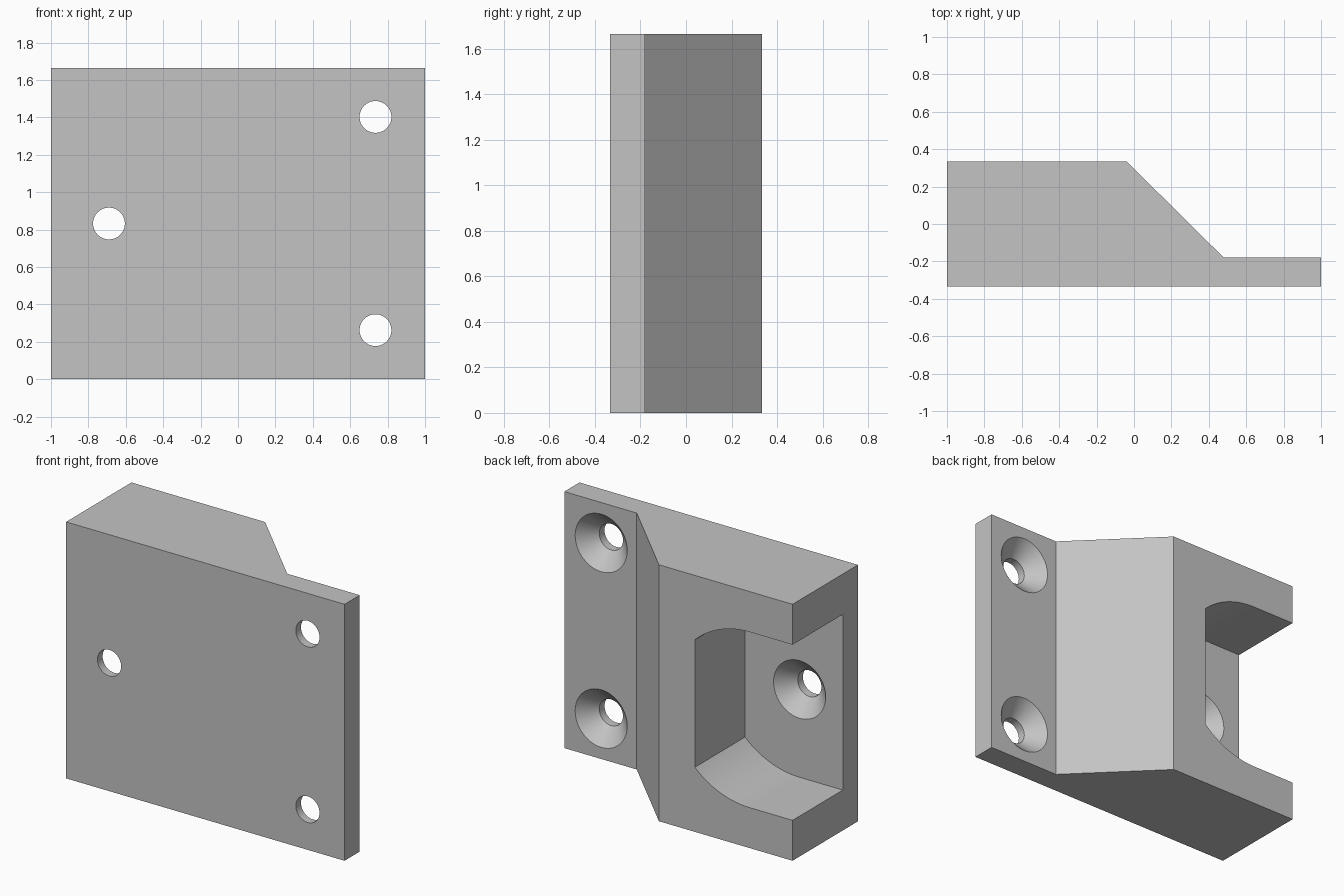
import bpy, bmesh, math
from mathutils import Vector

if "Cube" in bpy.data.objects:
    bpy.data.objects.remove(bpy.data.objects["Cube"])

HEIGHT = 1.665
MID = HEIGHT / 2
BACK = 0.335       # rear face of the thick block
PLATE = -0.18      # rear face of the thin flange and floor of the pocket
HOLE_X, FLANGE_X = -0.69, 0.735
REACH = 0.57       # pocket radius and vertical offset of the flange holes

grey = bpy.data.materials.new("light grey")
grey.use_nodes = True
grey.diffuse_color = (0.55, 0.55, 0.55, 1)
grey.node_tree.nodes["Principled BSDF"].inputs["Base Color"].default_value = grey.diffuse_color


def make_object(name, bm):
    bmesh.ops.recalc_face_normals(bm, faces=bm.faces)
    mesh = bpy.data.meshes.new(name)
    bm.to_mesh(mesh)
    bm.free()
    mesh.materials.append(grey)
    obj = bpy.data.objects.new(name, mesh)
    bpy.context.collection.objects.link(obj)
    return obj


def prism(name, points, direction):
    """Extrude a closed outline along a direction."""
    bm = bmesh.new()
    face = bm.faces.new([bm.verts.new(p) for p in points])
    result = bmesh.ops.extrude_face_region(bm, geom=[face])
    moved = [g for g in result["geom"] if isinstance(g, bmesh.types.BMVert)]
    bmesh.ops.translate(bm, verts=moved, vec=Vector(direction))
    return make_object(name, bm)


def countersink(name, x, z):
    """Revolve a stepped screw hole outline around the y axis."""
    outline = [(0, -0.5), (0.085, -0.5), (0.085, PLATE - 0.102),
               (0.187, PLATE), (0.187, PLATE + 0.08), (0, PLATE + 0.08)]
    bm = bmesh.new()
    verts = [bm.verts.new((x + r, y, z)) for r, y in outline]
    edges = [bm.edges.new(pair) for pair in zip(verts, verts[1:])]
    bmesh.ops.spin(bm, geom=verts + edges, cent=(x, 0, z), axis=(0, 1, 0),
                   angle=math.tau, steps=64)
    bmesh.ops.remove_doubles(bm, verts=bm.verts, dist=0.0001)
    return make_object(name, bm)


# Main body: thick block sloping down to a thin flange
side = [(-1, -BACK), (1, -BACK), (1, PLATE), (0.48, PLATE), (-0.04, BACK), (-1, BACK)]
body = prism("mounting_block", [(x, y, 0) for x, y in side], (0, 0, HEIGHT))

# Pocket: open at the side, rounded corners, flat inner wall
wall_angle = math.acos((-0.298 - HOLE_X) / REACH)
steps = 24
arc = [wall_angle + (math.pi / 2 - wall_angle) * i / steps for i in range(steps + 1)]
upper = [(HOLE_X + REACH * math.cos(a), REACH * math.sin(a)) for a in arc] + [(-1.2, REACH)]
rim = upper + [(x, -z) for x, z in reversed(upper)]
cutters = [prism("pocket_cutter", [(x, PLATE, MID + z) for x, z in rim], (0, 1, 0))]

# Three countersunk screw holes
cutters.append(countersink("pocket_hole_cutter", HOLE_X, MID))
for label, sign in (("upper", 1), ("lower", -1)):
    cutters.append(countersink(label + "_hole_cutter", FLANGE_X, MID + sign * REACH))

# Cut everything out, then drop the cutters
bpy.context.view_layer.objects.active = body
for cutter in cutters:
    mod = body.modifiers.new(cutter.name, "BOOLEAN")
    mod.operation = "DIFFERENCE"
    mod.solver = "EXACT"
    mod.object = cutter
    bpy.ops.object.modifier_apply(modifier=mod.name)
    bpy.data.objects.remove(cutter)

bpy.ops.object.select_all(action="DESELECT")
body.select_set(True)
bpy.ops.object.shade_smooth_by_angle(angle=math.radians(25))
